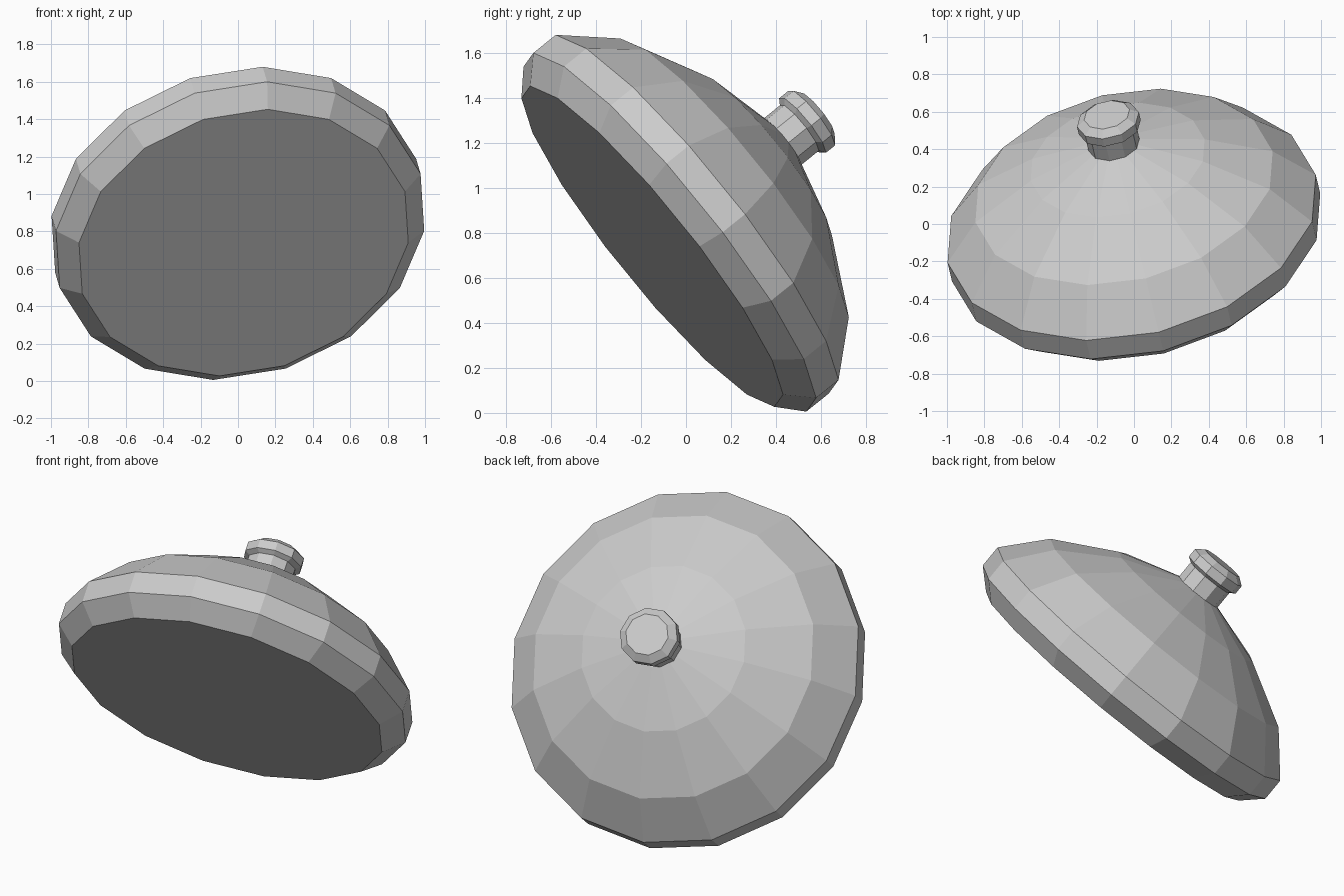
import bpy, bmesh, math
from mathutils import Matrix, Vector

if "Cube" in bpy.data.objects:
    bpy.data.objects.remove(bpy.data.objects["Cube"])

# Tilted frame shared by all parts: local z is the lid axis
axis = Vector((-0.183, 0.766, 0.616)).normalized()
side = Vector((0.973, 0.232, 0.0))
side = (side - axis * side.dot(axis)).normalized()
other = axis.cross(side)
frame = Matrix((side, other, axis)).transposed().to_4x4()
frame.translation = (0.03, -0.15, 0.74)


def lathe(name, profile, sides, squash=1.0):
    """Closed solid of revolution from (radius, height) points."""
    bm = bmesh.new()
    rings = []
    for r, h in profile:
        rings.append([bm.verts.new((r * math.cos(math.tau * i / sides),
                                    squash * r * math.sin(math.tau * i / sides), h))
                      for i in range(sides)])
    for low, high in zip(rings, rings[1:]):
        for i in range(sides):
            j = (i + 1) % sides
            bm.faces.new((low[i], low[j], high[j], high[i]))
    bm.faces.new(rings[0][::-1])
    bm.faces.new(rings[-1])
    bmesh.ops.recalc_face_normals(bm, faces=bm.faces)
    mesh = bpy.data.meshes.new(name)
    bm.to_mesh(mesh)
    bm.free()
    obj = bpy.data.objects.new(name, mesh)
    obj.matrix_world = frame
    bpy.context.collection.objects.link(obj)
    return obj


# Domed lid with a chamfered underside and upright rim
lathe("lid_dome", [(0.905, 0.0), (1.012, 0.102), (1.012, 0.232),
                   (0.817, 0.455), (0.478, 0.642), (0.135, 0.75)], 16)

# Handle: short stem and flared cap
lathe("handle_stem", [(0.14, 0.72), (0.14, 0.86)], 10, 0.96)
lathe("handle_knob", [(0.14, 0.853), (0.17, 0.872), (0.17, 0.925), (0.125, 0.958)], 10, 0.95)
